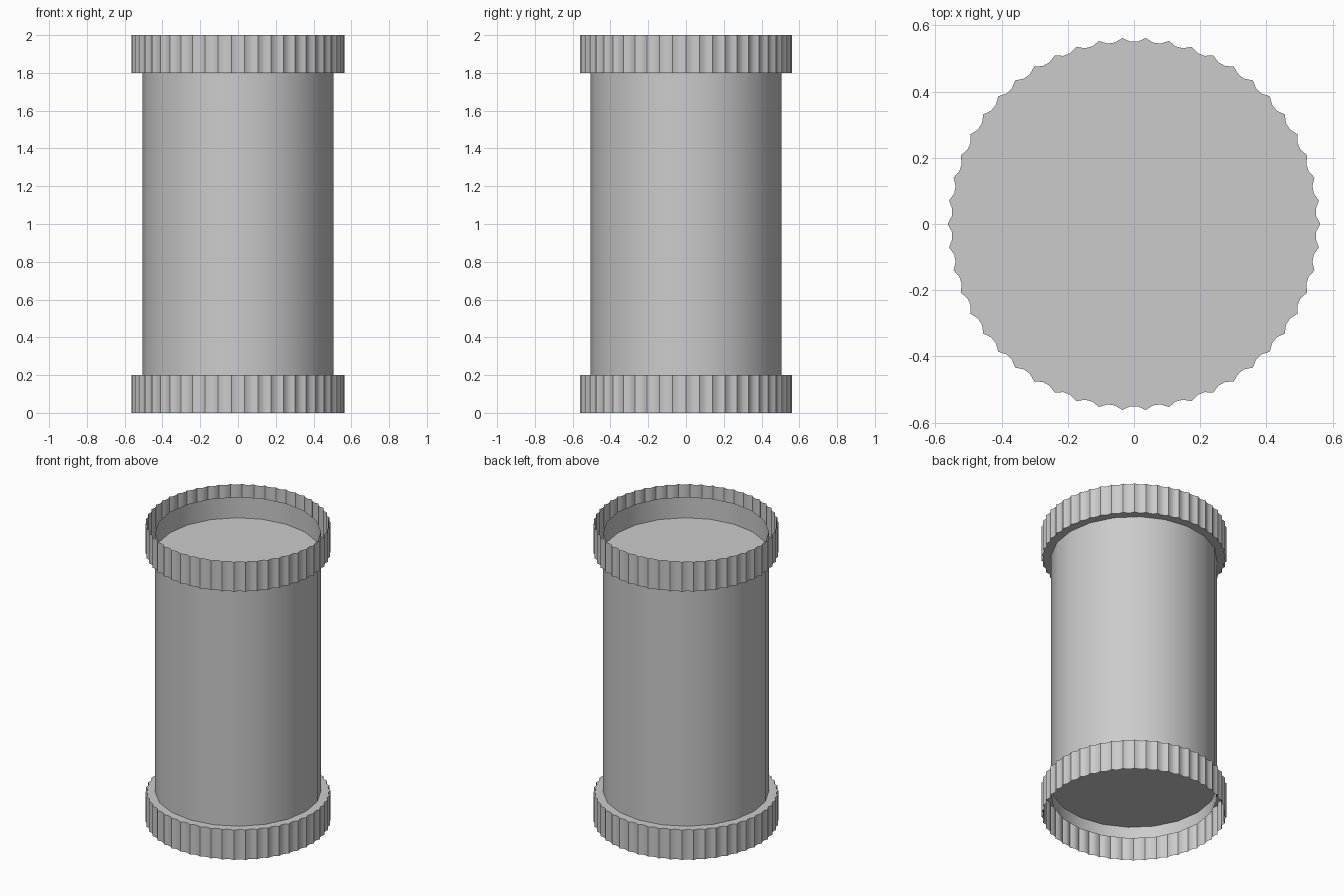
import bpy, bmesh
from math import pi, cos, sin, radians

if "Cube" in bpy.data.objects:
    bpy.data.objects.remove(bpy.data.objects["Cube"])


def finish(name, bm):
    mesh = bpy.data.meshes.new(name)
    bm.to_mesh(mesh)
    bm.free()
    ob = bpy.data.objects.new(name, mesh)
    bpy.context.collection.objects.link(ob)
    bpy.ops.object.select_all(action='DESELECT')
    ob.select_set(True)
    bpy.context.view_layer.objects.active = ob
    bpy.ops.object.shade_smooth_by_angle(angle=radians(30))
    return ob


def wall(bm, outline, z0, z1):
    """Thin open wall following an outline; returns its two vertex loops."""
    low = [bm.verts.new((x, y, z0)) for x, y in outline]
    high = [bm.verts.new((x, y, z1)) for x, y in outline]
    n = len(outline)
    for i in range(n):
        j = (i + 1) % n
        bm.faces.new((low[i], low[j], high[j], high[i]))
    return low, high


def ring(count, radius):
    return [(radius(i) * cos(2 * pi * i / count), radius(i) * sin(2 * pi * i / count))
            for i in range(count)]


# Body: open thin tube whose ends reach inside the caps
bm = bmesh.new()
wall(bm, ring(20, lambda i: 0.505), 0.12, 1.94)
finish("body_tube", bm)

# Caps: 50 scalloped ridges, open outwards, closed by a disc on the inner side
TEETH = 50
outline = ring(TEETH * 3, lambda i: 0.563 if i % 3 == 0 else 0.551)

bm = bmesh.new()
low, high = wall(bm, outline, 1.8, 2.0)
bm.faces.new(low[::-1])
finish("top_cap", bm)

bm = bmesh.new()
low, high = wall(bm, outline, 0.0, 0.2)
bm.faces.new(high)
finish("bottom_cap", bm)
